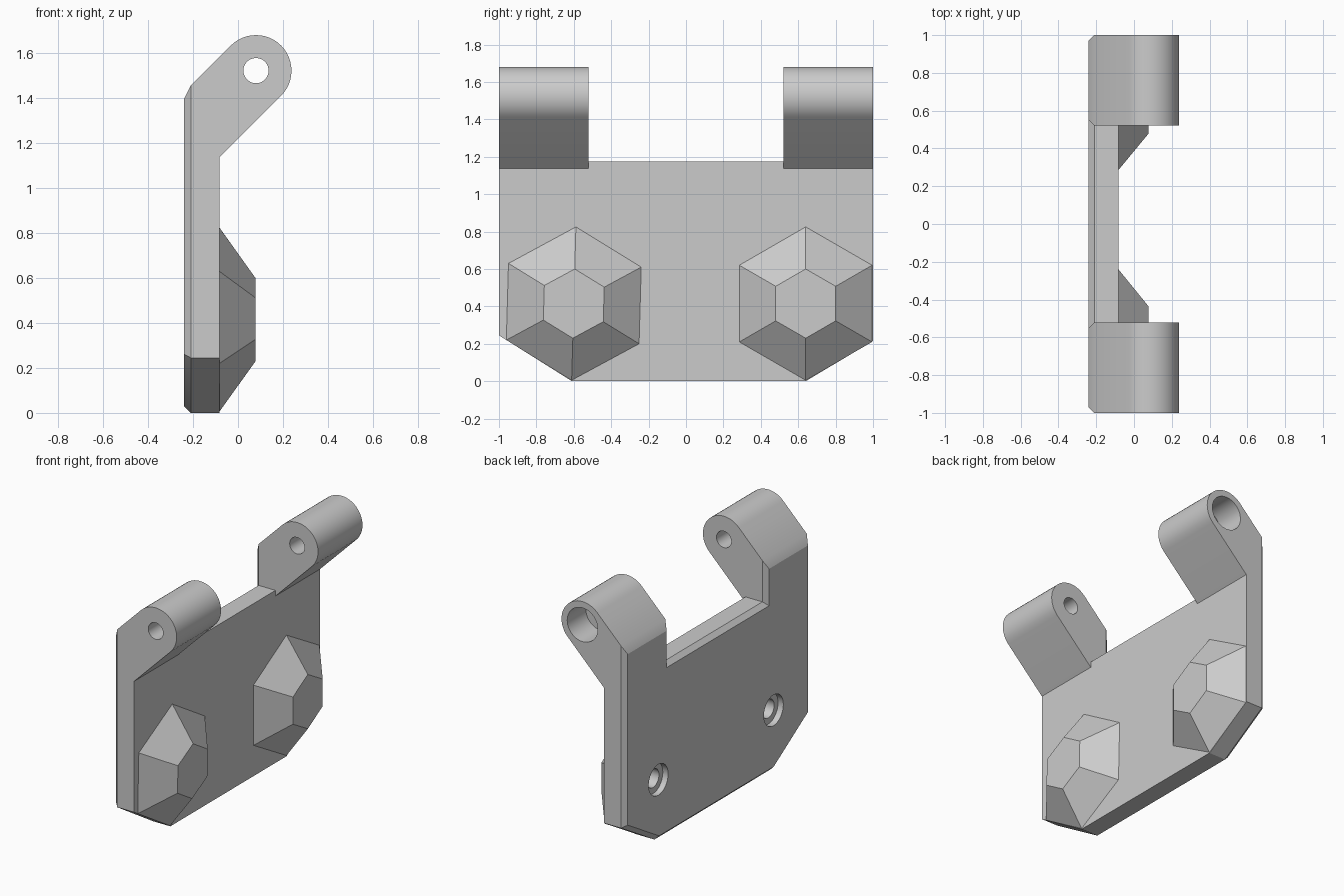
import bpy, bmesh
from math import sin, cos, pi, radians
from mathutils import Vector

cube = bpy.data.objects.get("Cube")
if cube:
    bpy.data.objects.remove(cube, do_unlink=True)

GREY = (0.6, 0.6, 0.6, 1)
grey = bpy.data.materials.new("grey plastic")
grey.use_nodes = True
grey.diffuse_color = GREY
grey.node_tree.nodes["Principled BSDF"].inputs["Base Color"].default_value = GREY

# Main planes and hinge barrel
BACK, RIM, FACE, TIP = -0.24, -0.21, -0.083, 0.078
BEVEL = 0.03
PIN_X, PIN_Z, BARREL = 0.08, 1.523, 0.158
LUG_IN, NOTCH = 0.522, 1.175
BOSS_Z = 0.415


def loft(name, rings):
    """Solid through matching rings of points, capped at both ends."""
    bm = bmesh.new()
    loops = [[bm.verts.new(p) for p in ring] for ring in rings]
    for a, b in zip(loops, loops[1:]):
        for i in range(len(a)):
            j = (i + 1) % len(a)
            bm.faces.new((a[i], a[j], b[j], b[i]))
    bm.faces.new(loops[0][::-1])
    bm.faces.new(loops[-1])
    bmesh.ops.recalc_face_normals(bm, faces=bm.faces)
    mesh = bpy.data.meshes.new(name)
    bm.to_mesh(mesh)
    bm.free()
    mesh.materials.append(grey)
    obj = bpy.data.objects.new(name, mesh)
    bpy.context.collection.objects.link(obj)
    return obj


def activate(obj):
    bpy.ops.object.select_all(action='DESELECT')
    obj.select_set(True)
    bpy.context.view_layer.objects.active = obj


def cut(obj, cutter):
    mod = obj.modifiers.new("bore", 'BOOLEAN')
    mod.operation = 'DIFFERENCE'
    mod.solver = 'EXACT'
    mod.object = cutter
    activate(obj)
    bpy.ops.object.modifier_apply(modifier=mod.name)


def circle_yz(x, y, z, r, n=32, turn=0.0):
    return [(x, y + r * cos(turn + 2 * pi * i / n), z + r * sin(turn + 2 * pi * i / n))
            for i in range(n)]


def circle_xz(y, r, n=48):
    return [(PIN_X + r * cos(2 * pi * i / n), y, PIN_Z + r * sin(2 * pi * i / n))
            for i in range(n)]


def outline(top):
    """Plate outline in y and z, with two raised ears."""
    return [Vector(p) for p in (
        (-1, 0.245), (-0.61, 0), (0.64, 0), (1, 0.215), (1, top), (LUG_IN, top),
        (LUG_IN, NOTCH), (-LUG_IN, NOTCH), (-LUG_IN, top), (-1, top))]


def inset(points, d):
    result = []
    for i, p in enumerate(points):
        e1 = (p - points[i - 1]).normalized()
        e2 = (points[(i + 1) % len(points)] - p).normalized()
        n1, n2 = Vector((-e1.y, e1.x)), Vector((-e2.y, e2.x))
        result.append(p + (n1 + n2) * d / (1 + n1.dot(n2)))
    return result


# Plate with a bevelled back rim; the ears slope forward to meet the lugs
diag = BARREL * cos(pi / 4)
slope_start = PIN_Z + diag - (PIN_X - diag)      # z of the upper slope at x = 0
layers = ((BACK, inset(outline(slope_start + RIM - BEVEL), BEVEL)),
          (RIM, outline(slope_start + RIM)),
          (FACE, outline(slope_start + FACE)))
plate = loft("back_plate", [[(x, p.x, p.y) for p in pts] for x, pts in layers])

# Hinge lugs: slanted arm ending in a round barrel
STEPS = 24
profile = [(FACE, PIN_Z - diag - (PIN_X + diag) + FACE)]
for k in range(STEPS + 1):
    a = -pi / 4 + pi * k / STEPS
    profile.append((PIN_X + BARREL * cos(a), PIN_Z + BARREL * sin(a)))
profile.append((FACE, slope_start + FACE))

lugs = []
for name, y0, y1 in (("right_hinge_lug", -1, -LUG_IN), ("left_hinge_lug", LUG_IN, 1)):
    lugs.append(loft(name, [[(x, y, z) for x, z in profile] for y in (y0, y1)]))

# Pin bore, widened at the outer end of one lug
pin = loft("pin_cutter", [circle_xz(-1.2, 0.056), circle_xz(0.8, 0.056),
                          circle_xz(0.8, 0.115), circle_xz(1.2, 0.115)])
for lug in lugs:
    cut(lug, pin)
helpers = [pin]

# Hexagonal bosses with stepped screw holes from the back
bosses = []
for name, y, turn in (("right_boss", -0.6, radians(-1.6)), ("left_boss", 0.64, 0)):
    boss = loft(name, [circle_yz(FACE, y, BOSS_Z, 0.41, 6, pi / 2 + turn),
                       circle_yz(TIP, y, BOSS_Z, 0.185, 6, pi / 2 + turn)])
    step = BACK + 0.04
    screw = loft("screw_cutter", [circle_yz(BACK - 0.1, y, BOSS_Z, 0.105),
                                  circle_yz(step, y, BOSS_Z, 0.105),
                                  circle_yz(step, y, BOSS_Z, 0.063),
                                  circle_yz(0.0, y, BOSS_Z, 0.063)])
    cut(plate, screw)
    cut(boss, screw)
    helpers.append(screw)
    bosses.append(boss)

for helper in helpers:
    bpy.data.objects.remove(helper, do_unlink=True)

# Smooth barrels and bores, crisp edges elsewhere
for obj in [plate] + lugs + bosses:
    activate(obj)
    bpy.ops.object.shade_smooth_by_angle(angle=radians(25))
